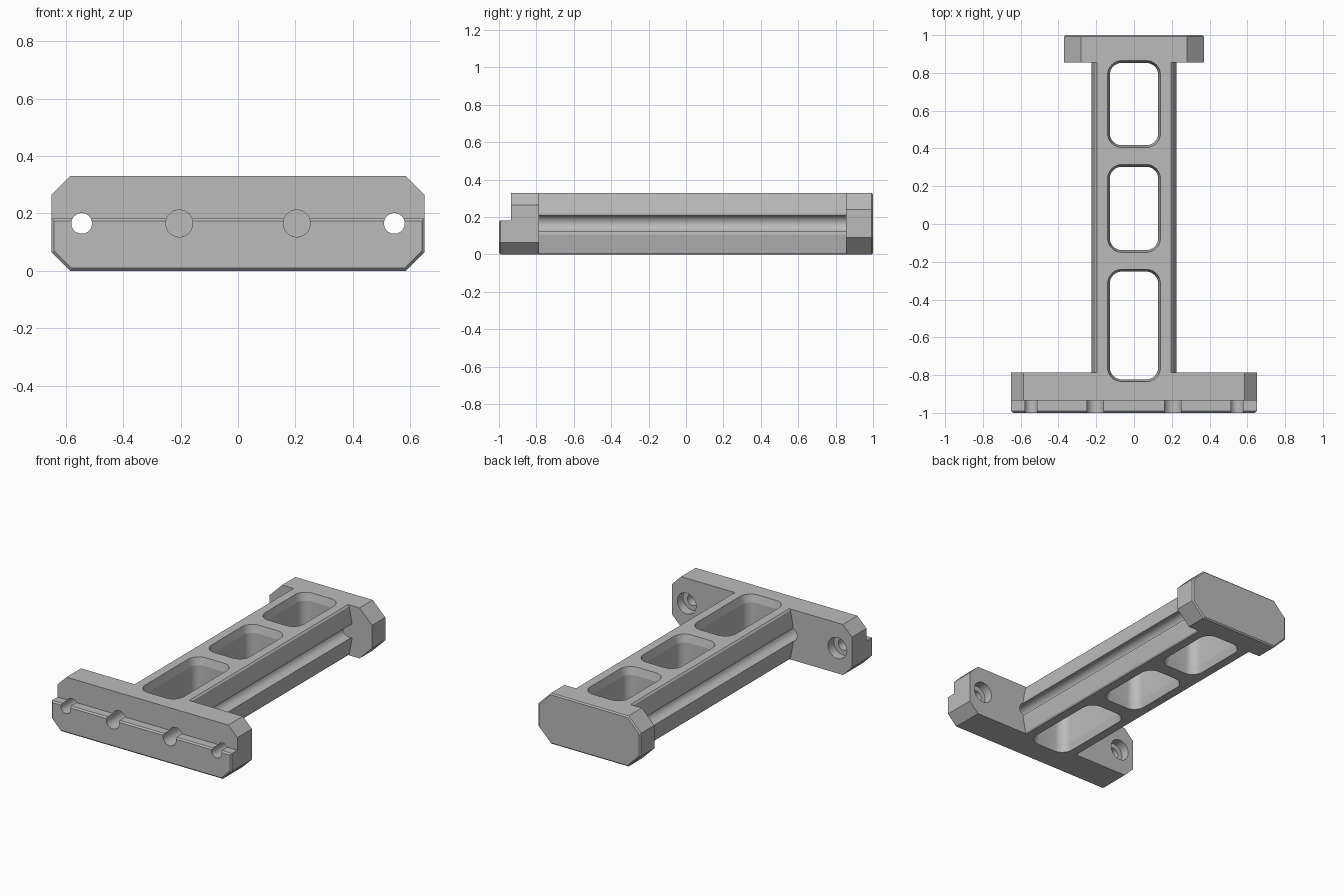
import bpy, bmesh
from math import sin, cos, asin, pi, radians

if "Cube" in bpy.data.objects:
    bpy.data.objects.remove(bpy.data.objects["Cube"], do_unlink=True)

grey = bpy.data.materials.new("light grey")
grey.use_nodes = True
grey.diffuse_color = (0.5, 0.5, 0.5, 1)
grey.node_tree.nodes["Principled BSDF"].inputs["Base Color"].default_value = (0.5, 0.5, 0.5, 1)

H = 0.33      # overall height
MID = 0.165   # height of all hole centres


def loft(name, rings):
    """Closed solid through a stack of matching point rings."""
    bm = bmesh.new()
    loops = [[bm.verts.new(p) for p in ring] for ring in rings]
    n = len(loops[0])
    for a, b in zip(loops, loops[1:]):
        for i in range(n):
            j = (i + 1) % n
            bm.faces.new((a[i], a[j], b[j], b[i]))
    bm.faces.new(loops[0])
    bm.faces.new(loops[-1])
    bmesh.ops.recalc_face_normals(bm, faces=bm.faces)
    me = bpy.data.meshes.new(name)
    bm.to_mesh(me)
    bm.free()
    me.materials.append(grey)
    ob = bpy.data.objects.new(name, me)
    bpy.context.scene.collection.objects.link(ob)
    return ob


def extrude_y(name, profile, y0, y1):
    return loft(name, [[(x, y, z) for x, z in profile] for y in (y0, y1)])


def octagon(w, c):
    right = [(w - c, 0), (w, c), (w, H - c), (w - c, H)]
    return right + [(-x, z) for x, z in reversed(right)]


def rod(x, r, y0, y1):
    steps = 40
    ring = [(x + r * cos(2 * pi * i / steps), MID + r * sin(2 * pi * i / steps))
            for i in range(steps)]
    return extrude_y("cutter", ring, y0, y1)


def window(y0, y1):
    """Rounded rectangular cutter whose mouths flare at top and bottom."""
    def ring(z, inset):
        w, r = 0.14 - inset, 0.075 - inset
        lo, hi = y0 + inset, y1 - inset
        corners = [(w - r, hi - r), (r - w, hi - r), (r - w, lo + r), (w - r, lo + r)]
        return [(cx + r * cos(pi / 2 * (k + i / 8)), cy + r * sin(pi / 2 * (k + i / 8)), z)
                for k, (cx, cy) in enumerate(corners) for i in range(9)]
    lip, depth = 0.012, 0.05
    return loft("cutter", [ring(-depth, -lip), ring(depth, lip),
                           ring(H - depth, lip), ring(H + depth, -lip)])


def cut(ob, cutters):
    """Subtract each cutter, then discard it."""
    for c in cutters:
        mod = ob.modifiers.new("cut", 'BOOLEAN')
        mod.operation, mod.solver, mod.object = 'DIFFERENCE', 'EXACT', c
        c.hide_render = True
    bpy.context.view_layer.update()
    me = bpy.data.meshes.new_from_object(
        ob.evaluated_get(bpy.context.evaluated_depsgraph_get()))
    ob.modifiers.clear()
    ob.data = me
    for c in cutters:
        bpy.data.objects.remove(c, do_unlink=True)


def chamfer_end(ob, y, size):
    """Bevel the outline of the end face lying at y."""
    bm = bmesh.new()
    bm.from_mesh(ob.data)
    edges = [e for e in bm.edges if all(abs(v.co.y - y) < 1e-4 for v in e.verts)]
    bmesh.ops.bevel(bm, geom=edges, offset=size, segments=1, affect='EDGES')
    bm.to_mesh(ob.data)
    bm.free()


FRONT, BACK = -0.785, 0.855

# Wide front plate with a stepped face
front = extrude_y("front_plate", octagon(0.65, 0.065), -1, FRONT)
step = [(-1, 0.183), (1, 0.183), (1, 0.5), (-1, 0.5)]
cut(front, [extrude_y("cutter", step, -1.2, -0.935)])
chamfer_end(front, -1, 0.009)

# Narrow back plate
back = extrude_y("back_plate", octagon(0.37, 0.09), BACK, 1)
chamfer_end(back, 1, 0.008)

# Beam with a round channel along each side
R, CX, EDGE = 0.047, 0.205, 0.223
a0 = asin((EDGE - CX) / R)
sweep = pi + 2 * a0
groove = [(CX + R * cos(pi / 2 - a0 + sweep * i / 20), MID + R * sin(pi / 2 - a0 + sweep * i / 20))
          for i in range(21)]
side = ([(0.197, H), (0.206, H - 0.009), (0.225, 0.22)] + groove
        + [(0.225, 0.108), (0.206, 0.008), (0.198, 0)])
beam = extrude_y("beam", side + [(-x, z) for x, z in reversed(side)], FRONT, BACK)

# Bolt holes, counterbores and rod holes through the front plate
holes = []
for s in (-1, 1):
    holes += [rod(s * 0.545, 0.036, -1.1, -0.7),
              rod(s * 0.545, 0.068, FRONT - 0.06, -0.6),
              rod(s * CX, R, -1.1, -0.7)]
cut(front, holes + [window(-0.835, -0.24)])

# Windows through the beam, the end ones running into the plates
cut(beam, [window(-0.835, -0.24), window(-0.15, 0.315), window(0.405, 0.865)])
cut(back, [window(0.405, 0.865)])

# Smooth the round surfaces, keep the machined edges crisp
bpy.ops.object.select_all(action='DESELECT')
for ob in (front, back, beam):
    ob.select_set(True)
bpy.context.view_layer.objects.active = beam
bpy.ops.object.shade_smooth_by_angle(angle=radians(12))
